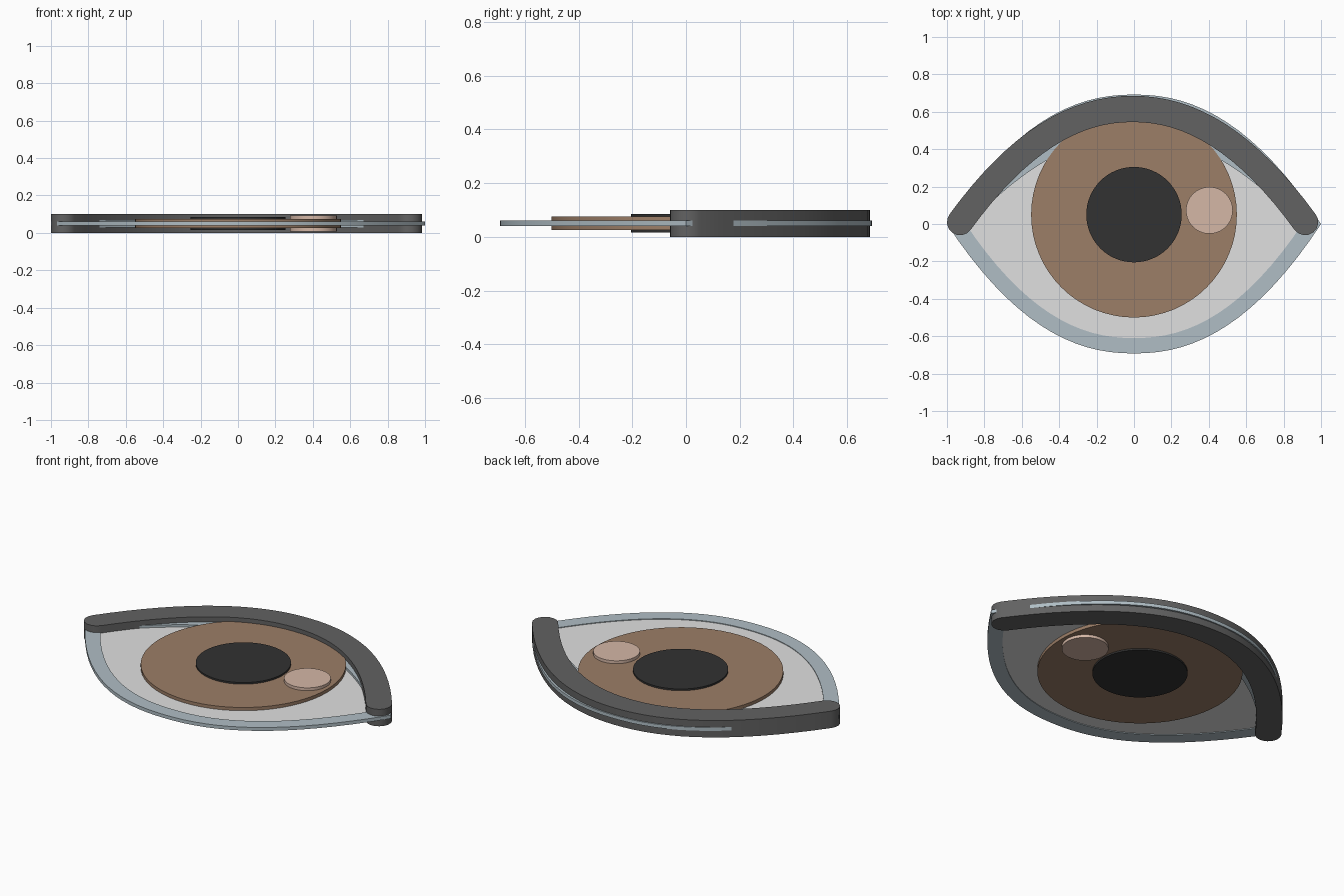
import bpy, bmesh, math

cube = bpy.data.objects.get("Cube")
if cube:
    bpy.data.objects.remove(cube, do_unlink=True)

MID = 0.05      # height of the middle plane all layers share
STEPS = 32


def material(name, rgb):
    linear = [((c / 255 + 0.055) / 1.055) ** 2.4 for c in rgb] + [1]
    mat = bpy.data.materials.new(name)
    mat.use_nodes = True
    mat.diffuse_color = linear
    bsdf = mat.node_tree.nodes["Principled BSDF"]
    bsdf.inputs["Base Color"].default_value = linear
    bsdf.inputs["Roughness"].default_value = 0.8
    return mat


dark_grey = material("dark grey", (98, 98, 98))
blue_grey = material("blue grey", (176, 190, 197))
off_white = material("off white", (224, 224, 224))
brown = material("brown", (156, 126, 103))
black = material("soft black", (50, 50, 50))
pale_tan = material("pale tan", (213, 183, 166))


def arch(half, height, power, steps=STEPS):
    """Points of an arch from left corner to right corner."""
    xs = [half * (2 * i / steps - 1) for i in range(steps + 1)]
    return [(x, height * (1 - abs(x / half) ** power)) for x in xs]


def lens(half, height, power):
    """Closed almond outline made of an arch and its mirror."""
    top = arch(half, height, power)
    return top + [(x, -y) for x, y in reversed(top[1:-1])]


def circle(cx, cy, r, steps=64):
    angles = [2 * math.pi * i / steps for i in range(steps)]
    return [(cx + r * math.cos(a), cy + r * math.sin(a)) for a in angles]


def plate(name, polygons, thickness, mat):
    """Flat polygons welded together and extruded about the middle plane."""
    bm = bmesh.new()
    for poly in polygons:
        bm.faces.new([bm.verts.new((x, y, MID - thickness / 2)) for x, y in poly])
    bmesh.ops.remove_doubles(bm, verts=bm.verts, dist=0.0001)
    new = bmesh.ops.extrude_face_region(bm, geom=bm.faces[:])["geom"]
    top = [v for v in new if isinstance(v, bmesh.types.BMVert)]
    bmesh.ops.translate(bm, verts=top, vec=(0, 0, thickness))
    bmesh.ops.recalc_face_normals(bm, faces=bm.faces)
    mesh = bpy.data.meshes.new(name)
    bm.to_mesh(mesh)
    bm.free()
    mesh.materials.append(mat)
    obj = bpy.data.objects.new(name, mesh)
    bpy.context.collection.objects.link(obj)
    bpy.ops.object.select_all(action="DESELECT")
    obj.select_set(True)
    bpy.context.view_layer.objects.active = obj
    bpy.ops.object.shade_smooth_by_angle(angle=math.radians(30))
    return obj


def strip(a, b, closed=False):
    """Quads between two matching point rows."""
    n = len(a)
    return [(a[i], a[(i + 1) % n], b[(i + 1) % n], b[i])
            for i in range(n if closed else n - 1)]


def stroke(path, r, cap=8):
    """Outline of a path widened to both sides, with round ends."""
    left, right, angles = [], [], []
    for i, (x, y) in enumerate(path):
        x0, y0 = path[max(i - 1, 0)]
        x1, y1 = path[min(i + 1, len(path) - 1)]
        a = math.atan2(y1 - y0, x1 - x0) + math.pi / 2
        angles.append(a)
        left.append((x + r * math.cos(a), y + r * math.sin(a)))
        right.append((x - r * math.cos(a), y - r * math.sin(a)))

    def round_end(centre, start):
        turns = [start - math.pi * k / cap for k in range(1, cap)]
        return [(centre[0] + r * math.cos(t), centre[1] + r * math.sin(t)) for t in turns]

    return (left + round_end(path[-1], angles[-1]) + right[::-1]
            + round_end(path[0], angles[0] + math.pi))


# Eyeball: white almond inside a blue grey rim
inner = lens(0.9, 0.61, 2.2)
plate("eye_white", [inner], 0.012, off_white)
plate("eye_rim", strip(lens(1.0, 0.692, 2.2), inner, closed=True), 0.02, blue_grey)

# Crescent band tucked under the upper lid
plate("lid_shade", strip(arch(0.91, 0.6, 2.1), arch(0.88, 0.48, 1.95)), 0.04, blue_grey)

# Iris, pupil and glint are discs passing through the eyeball
plate("iris", [circle(0, 0.05, 0.55)], 0.05, brown)
plate("pupil", [circle(0, 0.05, 0.255)], 0.07, black)
plate("glint", [circle(0.403, 0.073, 0.125)], 0.084, pale_tan)

# Upper lid: thick rounded stroke
lid_path = [(x - 0.0075, y + 0.01) for x, y in arch(0.9225, 0.605, 2.1)]
plate("upper_lid", [stroke(lid_path, 0.07)], 0.1, dark_grey)
